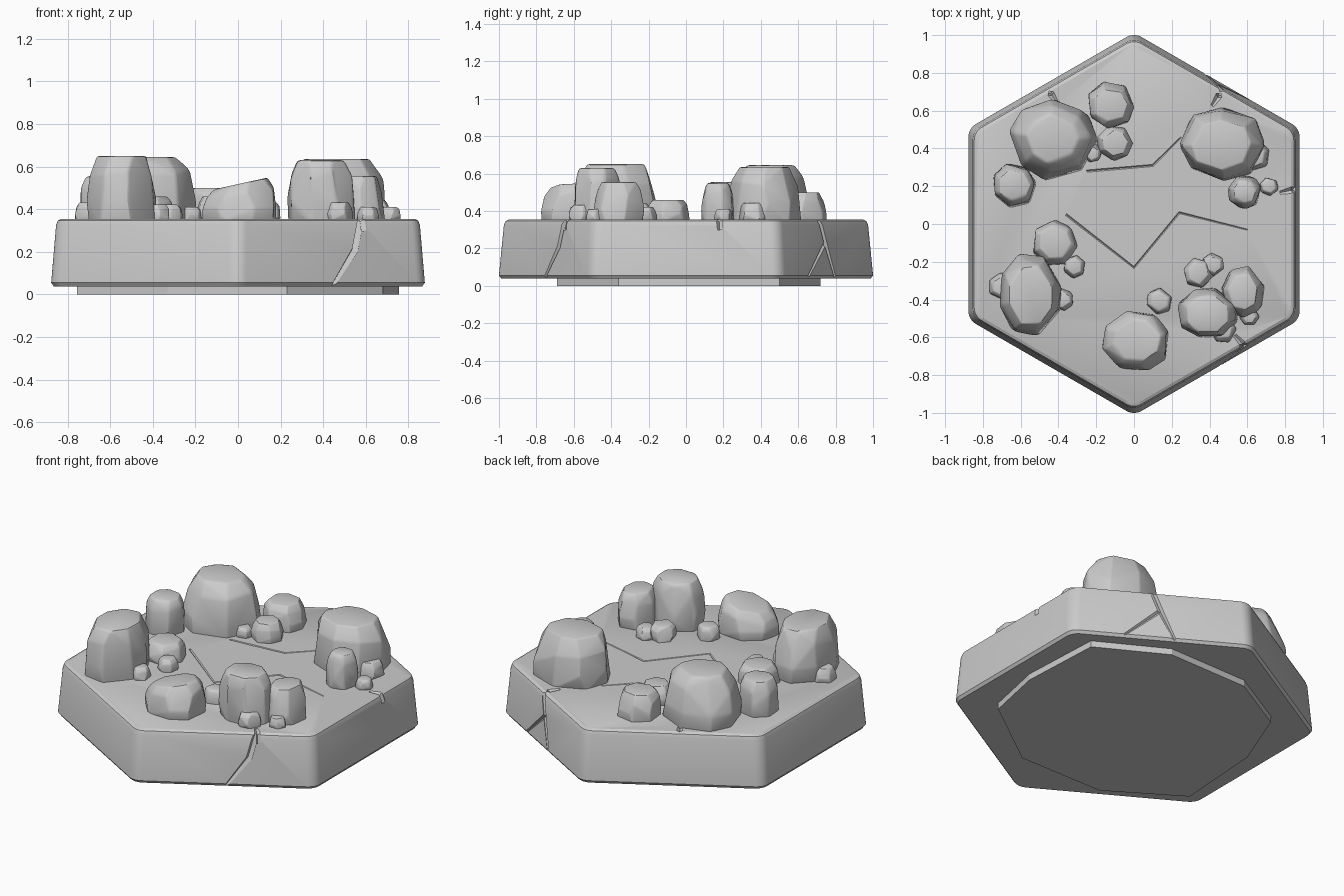
import bpy, bmesh, math, random

if "Cube" in bpy.data.objects:
    bpy.data.objects.remove(bpy.data.objects["Cube"])

TOP = 0.355
HEX = math.cos(math.pi / 6)


def make_object(name, bm):
    bmesh.ops.recalc_face_normals(bm, faces=bm.faces)
    mesh = bpy.data.meshes.new(name)
    bm.to_mesh(mesh)
    bm.free()
    ob = bpy.data.objects.new(name, mesh)
    bpy.context.collection.objects.link(ob)
    return ob


def activate(ob):
    bpy.ops.object.select_all(action='DESELECT')
    ob.select_set(True)
    bpy.context.view_layer.objects.active = ob


def finish(ob, mod):
    activate(ob)
    bpy.ops.object.modifier_apply(modifier=mod.name)
    bpy.ops.object.shade_smooth_by_angle(angle=math.radians(27))


def loft(name, rings):
    bm = bmesh.new()
    rows = [[bm.verts.new(p) for p in ring] for ring in rings]
    n = len(rows[0])
    for a, b in zip(rows, rows[1:]):
        for i in range(n):
            j = (i + 1) % n
            bm.faces.new((a[i], a[j], b[j], b[i]))
    bm.faces.new(rows[0][::-1])
    bm.faces.new(rows[-1])
    return make_object(name, bm)


def hex_ring(apothem, z, r=0.08, steps=6):
    pts = []
    c = (apothem - r) / HEX
    for k in range(6):
        mid = math.pi / 6 + k * math.pi / 3
        for s in range(steps + 1):
            a = mid + math.pi / 3 * (s / steps - 0.5)
            pts.append((c * math.cos(mid) + r * math.cos(a),
                        c * math.sin(mid) + r * math.sin(a), z))
    return pts


# Hexagonal slab with softened rim
slab = loft("hex_slab", [hex_ring(a, z) for a, z in (
    (.865, .038), (.877, .055), (.854, .325), (.846, .346), (.83, TOP))])

# Irregular foot plate under the slab
foot_outline = [(.755, 0), (.73, .5), (.33, .72), (-.2, .71), (-.57, .5),
                (-.72, .12), (-.755, -.42), (-.33, -.69), (.23, -.69), (.68, -.36)]
loft("foot_plate", [[(x, y, z) for x, y in foot_outline] for z in (0, .05)])


# Cracks cut into the slab sides, rim and ground
def side(x, z, sign):
    a = .877 - .085 * (z - .055)
    return (x, sign * (a / HEX - abs(x) * .577), z)


curve = bpy.data.curves.new("crack_cutter", 'CURVE')
curve.dimensions = '3D'
curve.bevel_depth = 1.0
curve.bevel_resolution = 0
curve.use_fill_caps = True


def crack(radius, path):
    sp = curve.splines.new('POLY')
    sp.points.add(len(path) - 1)
    for i, (pt, co) in enumerate(zip(sp.points, path)):
        pt.co = (*co, 1)
        pt.radius = radius * (0.5 if i == len(path) - 1 else 1)


crack(.02, [side(x, z, -1) for x, z in ((.58, .37), (.55, .21), (.44, .03))])
crack(.018, [side(x, z, 1) for x, z in ((.47, .37), (.43, .22), (.37, .03))])
crack(.014, [side(x, z, 1) for x, z in ((.435, .23), (.62, .05))])
for x, y in ((-.44, .69), (.84, .18), (.45, .68), (.58, -.64)):
    crack(.018, [(x * s, y * s, z) for s, z in ((1.02, .3), (1, TOP), (.92, TOP))])
crack(.006, [(x, y, TOP) for x, y in ((-.36, .05), (0, -.23), (.24, .06), (.6, -.03))])
crack(.006, [(x, y, TOP) for x, y in ((-.25, .28), (.1, .31), (.25, .46))])

cutter = bpy.data.objects.new("crack_cutter", curve)
bpy.context.collection.objects.link(cutter)
cutter.hide_render = True
activate(cutter)
bpy.ops.object.convert(target='MESH')
cutter = bpy.context.view_layer.objects.active
mod = slab.modifiers.new("cracks", 'BOOLEAN')
mod.operation = 'DIFFERENCE'
mod.solver = 'EXACT'
mod.use_self = True
mod.object = cutter
finish(slab, mod)
bpy.data.objects.remove(cutter)


# Faceted rock: hull of jittered rings, narrowing to a flat top
def rock(name, x, y, rx, ry, top, seed, taper=.7, tilt=0):
    rnd = random.Random(seed)
    n = 8 if rx > .13 else 7 if rx > .08 else 6
    h = top - TOP
    start = rnd.random() * math.tau
    bm = bmesh.new()
    for f, s in ((-.08, 1), (.3, 1), (.72, taper / 2 + .56), (1, taper)):
        for i in range(n):
            a = start + math.tau * (i + rnd.uniform(-.18, .18)) / n
            k = s * rnd.uniform(.95, 1.06)
            px, py = rx * k * math.cos(a), ry * k * math.sin(a)
            z = TOP + h * f
            if f > .5:
                z += px * tilt * f
            if f == .72:
                z += h * rnd.uniform(-.1, .08)
            bm.verts.new((x + px, y + py, z))
    bmesh.ops.convex_hull(bm, input=bm.verts)
    loose = [v for v in bm.verts if not v.link_faces]
    bmesh.ops.delete(bm, geom=loose, context='VERTS')
    bmesh.ops.dissolve_limit(bm, angle_limit=math.radians(11),
                             verts=bm.verts, edges=bm.edges)
    ob = make_object(name, bm)
    mod = ob.modifiers.new("soft_edges", 'BEVEL')
    mod.width = min(.014, rx * .13)
    mod.segments = 2
    mod.limit_method = 'ANGLE'
    mod.angle_limit = math.radians(12)
    finish(ob, mod)


# Boulders: x, y, half width, half depth, top
rock("boulder_back_left", -.43, .45, .23, .21, .645, 3, taper=.6)
rock("boulder_front_left", -.55, -.375, .165, .22, .65, 23, taper=.74)
rock("boulder_front", .01, -.62, .185, .16, .52, 43, tilt=.22)
rock("boulder_front_right", .39, -.475, .16, .135, .63, 63, taper=.76)
rock("boulder_right", .575, -.36, .115, .14, .555, 64)
rock("boulder_back_right", .465, .42, .23, .195, .635, 83)

# Round rocks beside the boulders: x, y, radius, top
for i, (x, y, r, top) in enumerate((
        (-.125, .63, .125, .5), (-.1, .43, .095, .46), (-.635, .205, .12, .555),
        (-.42, -.1, .12, .46), (.34, -.26, .08, .44), (.585, .17, .09, .55))):
    rock(f"round_rock_{i + 1}", x, y, r, r, top, i + 100)

# Pebbles, taller where wider: x, y, radius
for i, (x, y, r) in enumerate((
        (-.22, .375, .05), (-.315, -.225, .06), (-.38, -.4, .06), (-.7, -.33, .07),
        (.135, -.41, .07), (.42, -.215, .06), (.47, -.56, .07), (.61, -.49, .05),
        (.715, .2, .05), (.64, .36, .08))):
    rock(f"pebble_{i + 1}", x, y, r, r, TOP + r * 1.1, i + 200)
